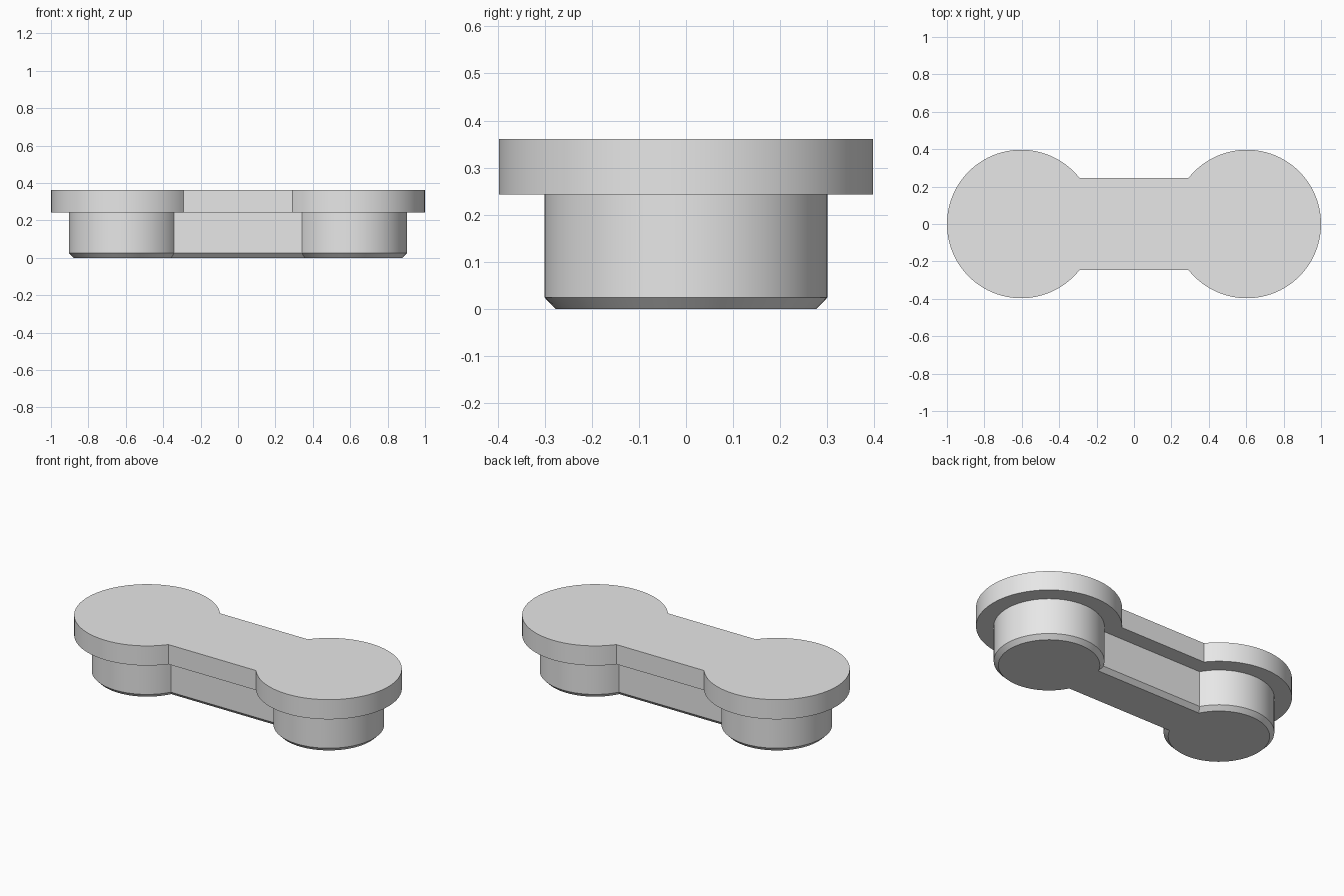
import bpy, bmesh, math

cube = bpy.data.objects.get("Cube")
if cube:
    bpy.data.objects.remove(cube, do_unlink=True)

LOBE_X = 0.603       # lobe centres at +-x
LOBE_R = 0.397       # flange lobe radius
BAR_HALF = 0.245     # flange bar half width
STEPS = 72           # segments per lobe arc


def outline(inset):
    """Dumbbell outline, counter-clockwise, offset inwards by inset."""
    r, half = LOBE_R - inset, BAR_HALF - inset
    reach = math.pi - math.asin(half / r)
    arc = []
    for i in range(STEPS + 1):
        a = -reach + 2 * reach * i / STEPS
        arc.append((LOBE_X + r * math.cos(a), r * math.sin(a)))
    return arc + [(-x, -y) for x, y in arc]


def loft(name, levels, material):
    """Stack outlines given as (inset, z), bridge them and cap both ends."""
    bm = bmesh.new()
    rings = [[bm.verts.new((x, y, z)) for x, y in outline(inset)]
             for inset, z in levels]
    for low, high in zip(rings, rings[1:]):
        n = len(low)
        for i in range(n):
            j = (i + 1) % n
            bm.faces.new((low[i], low[j], high[j], high[i]))
    bm.faces.new(rings[0][::-1])
    bm.faces.new(rings[-1])
    bmesh.ops.recalc_face_normals(bm, faces=bm.faces)
    mesh = bpy.data.meshes.new(name)
    bm.to_mesh(mesh)
    bm.free()
    mesh.materials.append(material)
    obj = bpy.data.objects.new(name, mesh)
    bpy.context.collection.objects.link(obj)
    return obj


# Plain grey material
grey = bpy.data.materials.new("light_grey")
grey.use_nodes = True
colour = (0.8, 0.8, 0.8, 1)
grey.diffuse_color = colour
grey.node_tree.nodes["Principled BSDF"].inputs["Base Color"].default_value = colour

# Chamfered plug body widening into the overhanging top flange
plug = loft("flanged_plug", [
    (0.121, 0.0),      # chamfered foot
    (0.096, 0.025),    # body wall
    (0.096, 0.243),
    (0.0, 0.243),      # flange underside
    (0.0, 0.361),      # flange top
], grey)

# Smooth round walls, crisp edges
bpy.ops.object.select_all(action='DESELECT')
plug.select_set(True)
bpy.context.view_layer.objects.active = plug
bpy.ops.object.shade_smooth_by_angle(angle=math.radians(30))
